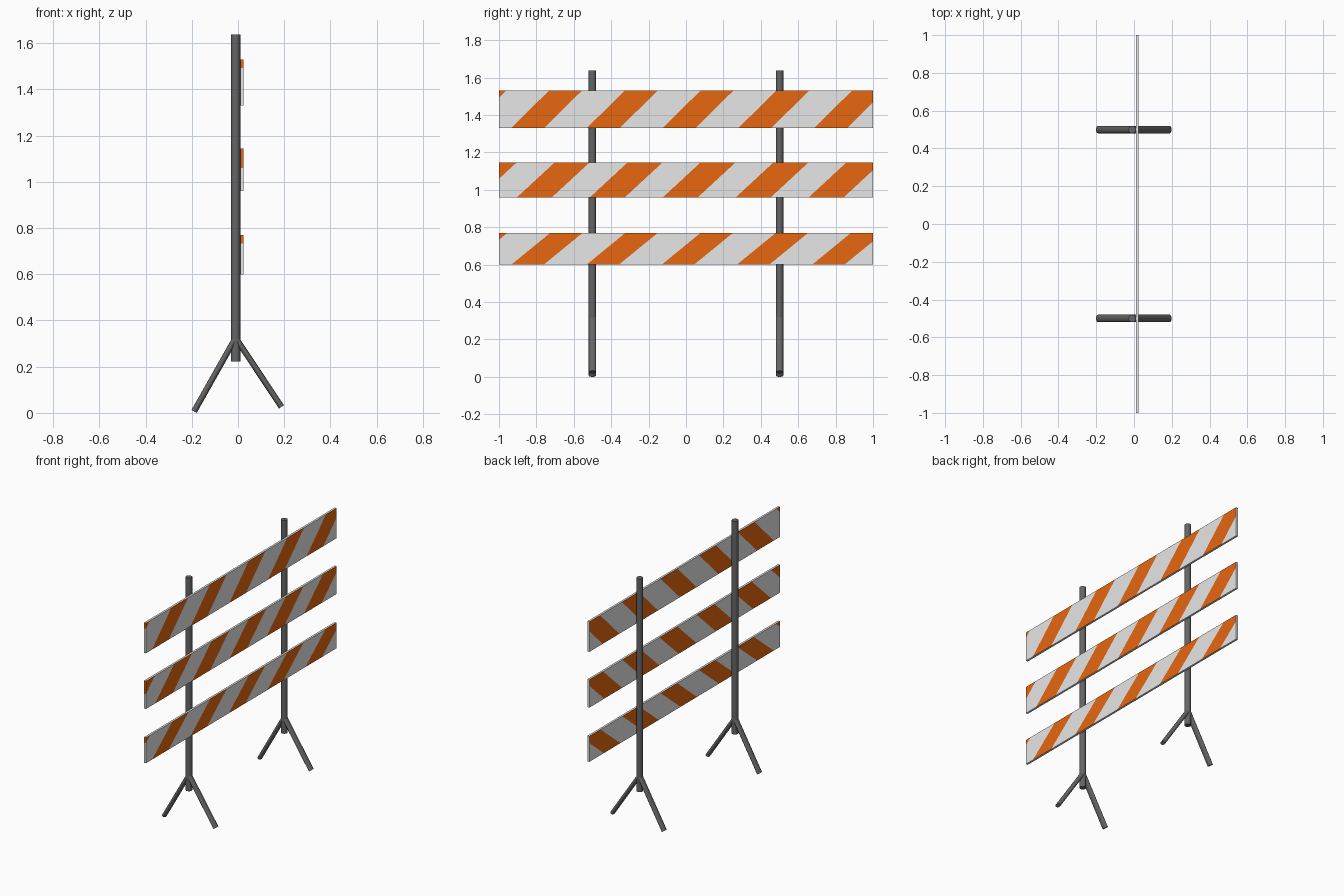
import bpy, bmesh, math
from mathutils import Matrix, Vector

if "Cube" in bpy.data.objects:
    bpy.data.objects.remove(bpy.data.objects["Cube"])


def material(name, color):
    m = bpy.data.materials.new(name)
    m.diffuse_color = (*color, 1)
    m.use_nodes = True
    m.node_tree.nodes["Principled BSDF"].inputs["Base Color"].default_value = m.diffuse_color
    return m


STEEL = material("dark_grey_steel", (0.13, 0.13, 0.13))
WHITE = material("white_panel", (0.8, 0.8, 0.8))
ORANGE = material("orange_stripe", (0.8, 0.135, 0.005))


def new_object(name, bm, mats):
    mesh = bpy.data.meshes.new(name)
    bm.to_mesh(mesh)
    bm.free()
    for m in mats:
        mesh.materials.append(m)
    obj = bpy.data.objects.new(name, mesh)
    bpy.context.collection.objects.link(obj)
    return obj


def tube(name, a, b, rx, ry):
    """Oval tube between two points lying in an XZ plane."""
    a, b = Vector(a), Vector(b)
    d = b - a
    mat = (Matrix.Translation((a + b) / 2)
           @ Matrix.Rotation(math.atan2(d.x, d.z), 4, 'Y')
           @ Matrix.Diagonal((rx, ry, d.length, 1)))
    bm = bmesh.new()
    bmesh.ops.create_cone(bm, cap_ends=True, segments=20, radius1=1,
                          radius2=1, depth=1, matrix=mat)
    for f in bm.faces:
        f.smooth = len(f.verts) == 4
    for e in bm.edges:
        e.smooth = all(f.smooth for f in e.link_faces)
    new_object(name, bm, [STEEL])


def board(name, z0, z1, start, width, period, lean):
    """Plank cut along slanted lines; alternate bands are orange."""
    bm = bmesh.new()
    bmesh.ops.create_cube(
        bm, size=1, matrix=Matrix.Translation((0.017, 0, (z0 + z1) / 2))
        @ Matrix.Diagonal((0.014, 2, z1 - z0, 1)))
    h = z1 - z0
    for i in range(-1, 6):
        for y in (start + i * period, start + i * period + width):
            bmesh.ops.bisect_plane(
                bm, geom=bm.verts[:] + bm.edges[:] + bm.faces[:],
                plane_co=(0, y, z0), plane_no=Vector((0, h, -lean)).normalized())
    bm.normal_update()
    for f in bm.faces:
        c = f.calc_center_median()
        phase = (c.y - (c.z - z0) / h * lean - start) % period
        # top, bottom and far end stay white
        painted = abs(f.normal.x) > 0.5 or f.normal.y < -0.5
        f.material_index = int(painted and phase < width)
    new_object(name, bm, [WHITE, ORANGE])


# striped boards
board("top_board", 1.33, 1.53, -0.936, 0.176, 0.405, 0.203)
board("middle_board", 0.96, 1.145, -0.904, 0.187, 0.390, 0.20)
board("bottom_board", 0.60, 0.77, -0.934, 0.173, 0.402, 0.208)

# posts with splayed legs
for side, y in (("near", -0.5), ("far", 0.5)):
    tube(side + "_post", (-0.01, y, 0.223), (-0.01, y, 1.638), 0.02, 0.02)
    tube(side + "_left_leg", (-0.19, y, 0.0065), (-0.01, y, 0.325), 0.013, 0.02)
    tube(side + "_right_leg", (0.188, y, 0.026), (-0.01, y, 0.325), 0.013, 0.02)
